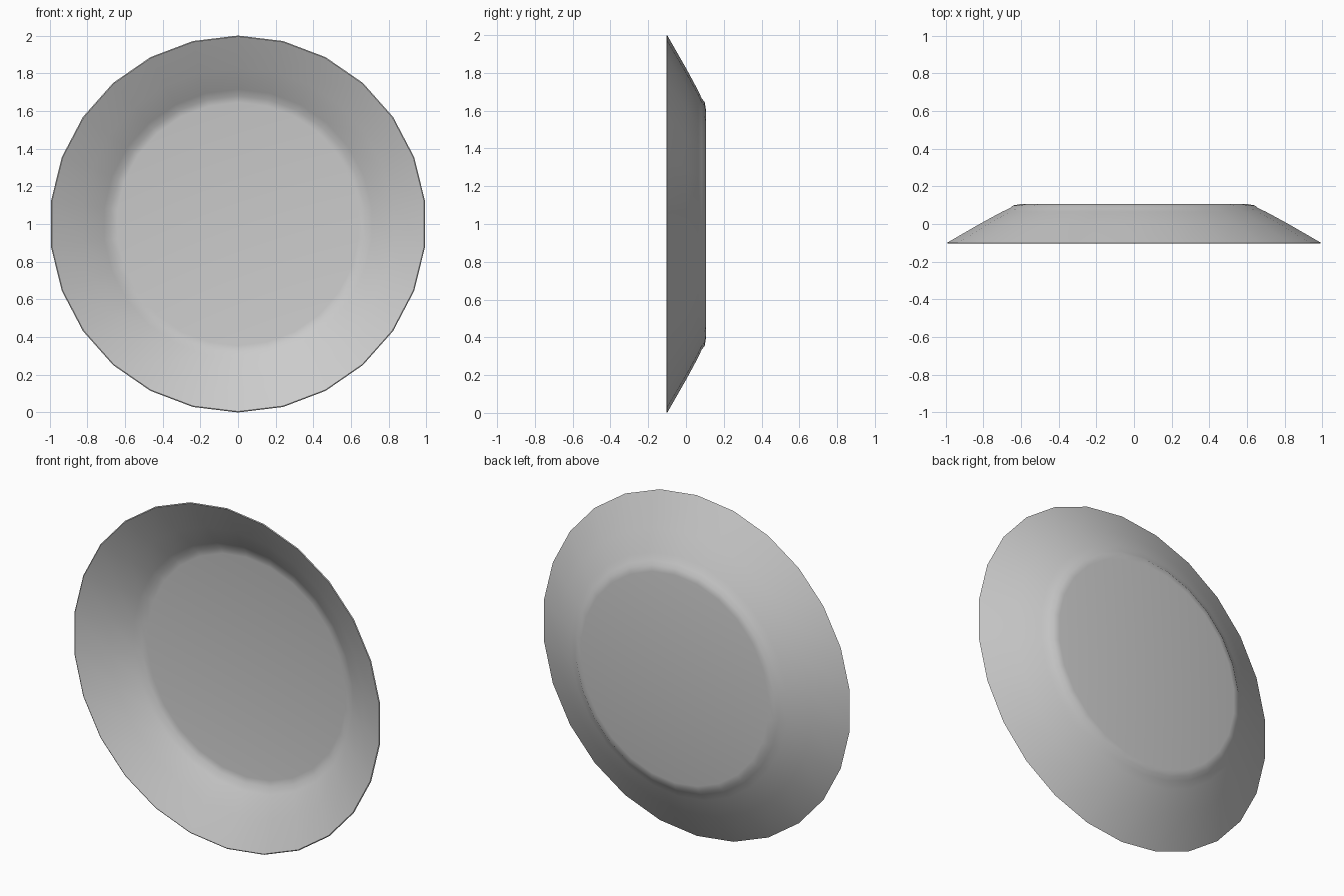
import bpy, bmesh
from math import sin, cos, pi

if "Cube" in bpy.data.objects:
    bpy.data.objects.remove(bpy.data.objects["Cube"])

SIDES = 26  # low-poly rim count

# closed plate profile (radius, depth): front floor -> rim -> back foot
PROFILE = [
    (0.645, 0.077), (0.68, 0.072), (0.715, 0.048), (0.83, -0.018),
    (0.995, -0.103), (1.0, -0.10),
    (0.82, 0.003), (0.705, 0.065), (0.665, 0.083), (0.645, 0.099), (0.61, 0.105),
]


def lathe(name, profile, sides):
    """Spin a profile about the y axis and cap both ends."""
    bm = bmesh.new()
    rings = []
    for r, y in profile:
        rings.append([bm.verts.new((r * sin(2 * pi * i / sides), y,
                                    1 + r * cos(2 * pi * i / sides)))
                      for i in range(sides)])
    for a, b in zip(rings, rings[1:]):
        for i in range(sides):
            j = (i + 1) % sides
            bm.faces.new((a[i], a[j], b[j], b[i]))
    bm.faces.new(rings[0])
    bm.faces.new(rings[-1])
    bmesh.ops.recalc_face_normals(bm, faces=bm.faces)
    mesh = bpy.data.meshes.new(name)
    bm.to_mesh(mesh)
    bm.free()
    obj = bpy.data.objects.new(name, mesh)
    bpy.context.collection.objects.link(obj)
    return obj


# dinner plate standing on its edge
plate = lathe("plate", PROFILE, SIDES)
bpy.context.view_layer.objects.active = plate
plate.select_set(True)
bpy.ops.object.shade_smooth_by_angle(angle=0.9)
